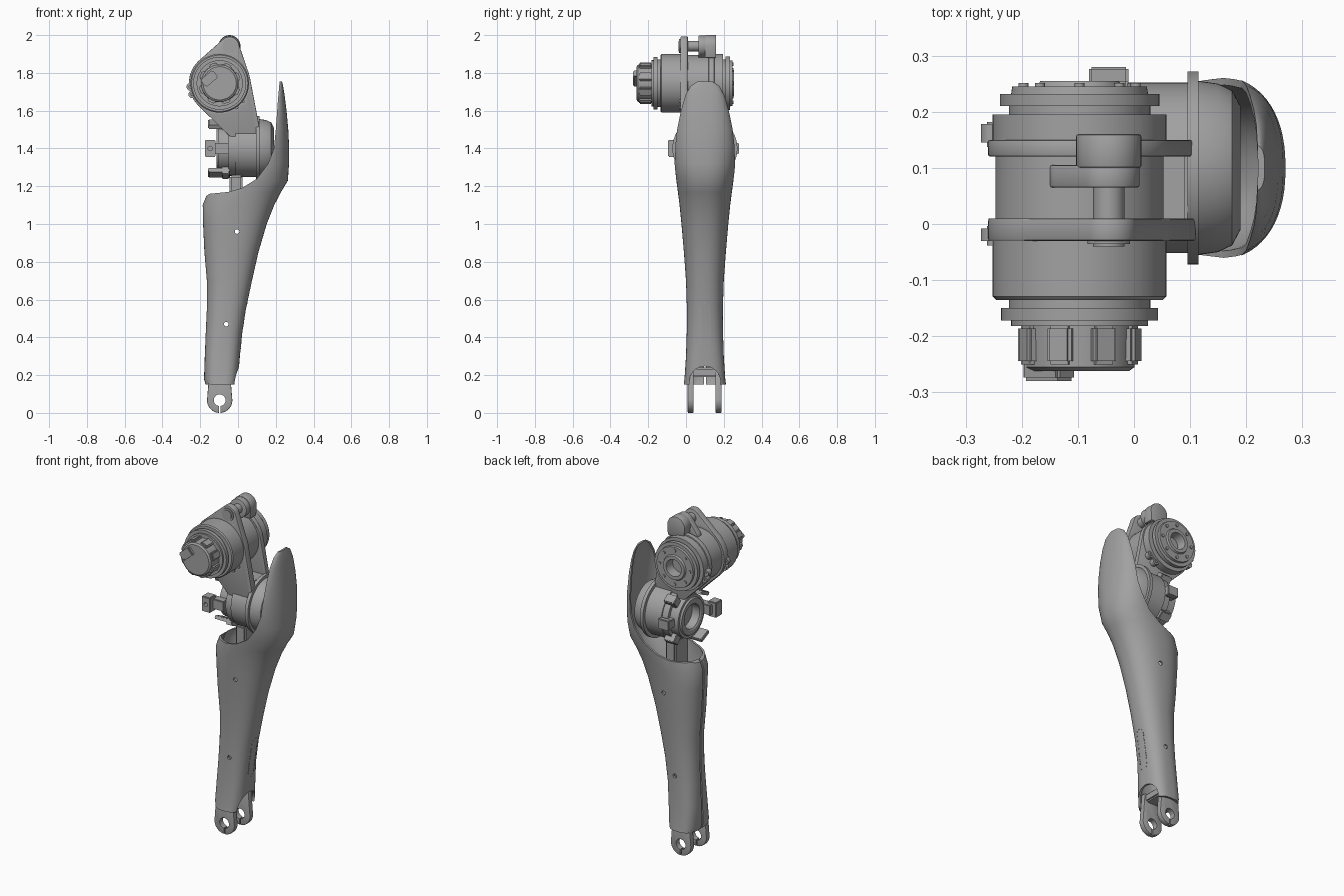
import bpy
import bmesh
from math import cos, sin, pi, radians, copysign
from mathutils import Matrix, Vector
from mathutils.geometry import convex_hull_2d

cube = bpy.data.objects.get("Cube")
if cube:
    bpy.data.objects.remove(cube, do_unlink=True)

grey = bpy.data.materials.new("plain grey")
grey.use_nodes = True
grey.diffuse_color = (0.36, 0.36, 0.36, 1)
grey.node_tree.nodes["Principled BSDF"].inputs["Base Color"].default_value = grey.diffuse_color

MID = 0.1                      # y of the leg's symmetry plane
HIP = (-0.097, 1.745)          # x, z of the upper motor axis
KNEE = (MID, 1.4)              # y, z of the lower motor axis
EAR = (-0.045, 1.942)          # x, z of the top pivot


def finish(name, bm):
    bmesh.ops.recalc_face_normals(bm, faces=bm.faces)
    mesh = bpy.data.meshes.new(name)
    bm.to_mesh(mesh)
    bm.free()
    mesh.materials.append(grey)
    obj = bpy.data.objects.new(name, mesh)
    bpy.context.collection.objects.link(obj)
    return obj


def smooth(obj):
    bpy.ops.object.select_all(action='DESELECT')
    obj.select_set(True)
    bpy.context.view_layer.objects.active = obj
    bpy.ops.object.shade_smooth_by_angle(angle=radians(32))
    return obj


def bake(obj):
    """Turn the modifiers into plain mesh."""
    deps = bpy.context.evaluated_depsgraph_get()
    mesh = bpy.data.meshes.new_from_object(obj.evaluated_get(deps))
    obj.modifiers.clear()
    obj.data = mesh


def cut(obj, cutters):
    for cutter in cutters:
        cutter.hide_render = True
        mod = obj.modifiers.new("cut", 'BOOLEAN')
        mod.object, mod.solver = cutter, 'EXACT'
    bake(obj)
    for cutter in cutters:
        bpy.data.objects.remove(cutter, do_unlink=True)
    return smooth(obj)


def bridge(bm, rings, closed=False):
    pairs = list(zip(rings, rings[1:])) + ([(rings[-1], rings[0])] if closed else [])
    for low, high in pairs:
        for i in range(len(low)):
            j = (i + 1) % len(low)
            bm.faces.new((low[i], low[j], high[j], high[i]))


def lathe(name, axis, centre, profile, sides=64):
    """Revolve (position, radius) pairs about a line along x or y."""
    bm, rings = bmesh.new(), []
    for t, r in profile:
        ring = []
        for i in range(sides):
            a = 2 * pi * i / sides
            u, z = centre[0] + r * cos(a), centre[1] + r * sin(a)
            ring.append(bm.verts.new((u, t, z) if axis == 'Y' else (t, u, z)))
        rings.append(ring)
    bridge(bm, rings)
    bm.faces.new(rings[0])
    bm.faces.new(rings[-1])
    return smooth(finish(name, bm))


def prism(name, outline, y0, y1, bevel=0.0):
    """Extrude an x, z outline from y0 to y1."""
    bm = bmesh.new()
    face = bm.faces.new([bm.verts.new((x, y0, z)) for x, z in outline])
    new = bmesh.ops.extrude_face_region(bm, geom=[face])["geom"]
    verts = [v for v in new if isinstance(v, bmesh.types.BMVert)]
    bmesh.ops.translate(bm, verts=verts, vec=(0, y1 - y0, 0))
    obj = finish(name, bm)
    if bevel:
        mod = obj.modifiers.new("bevel", 'BEVEL')
        mod.width, mod.segments, mod.angle_limit = bevel, 2, radians(50)
        bake(obj)
    return smooth(obj)


def box(name, centre, size, turn=None, bevel=0.0):
    bm = bmesh.new()
    bmesh.ops.create_cube(bm, size=1, matrix=Matrix.Diagonal((*size, 1)))
    if bevel:
        bmesh.ops.bevel(bm, geom=bm.edges[:], offset=bevel, segments=2, affect='EDGES')
    bm.transform(Matrix.Translation(centre) @ (turn or Matrix()))
    return finish(name, bm)


def disc(centre, r, n=40):
    return [(centre[0] + r * cos(2 * pi * i / n), centre[1] + r * sin(2 * pi * i / n)) for i in range(n)]


def hull(points):
    return [points[i] for i in convex_hull_2d([Vector(p) for p in points])]


# Shin shell sections: z, back x, front x, half width, squareness
SECTIONS = [
    (0.15, -0.172, -0.008, 0.112, 3), (0.18, -0.18, 0, 0.108, 3), (0.3, -0.176, 0.01, 0.1, 2.8),
    (0.42, -0.171, 0.022, 0.096, 2.5), (0.55, -0.165, 0.042, 0.095, 2.4), (0.7, -0.165, 0.074, 0.1, 2.3),
    (0.85, -0.178, 0.108, 0.111, 2.3), (1, -0.185, 0.152, 0.124, 2.3), (1.1, -0.187, 0.192, 0.134, 2.3),
    (1.17, -0.16, 0.228, 0.143, 2.3), (1.23, -0.1, 0.264, 0.151, 2.3), (1.32, -0.02, 0.27, 0.163, 2.3),
    (1.42, 0.01, 0.27, 0.165, 2.3), (1.5, 0.05, 0.266, 0.154, 2.4), (1.6, 0.11, 0.257, 0.13, 2.5),
    (1.68, 0.15, 0.247, 0.106, 2.6), (1.73, 0.18, 0.239, 0.078, 2.6), (1.755, 0.2, 0.233, 0.04, 2.6)]


def power(value, n):
    return copysign(abs(value) ** (2 / n), value)


def section_ring(bm, section, inset, sides=64):
    z, back, front, width, n = section
    middle, depth = (back + front) / 2, (front - back) / 2 - inset
    angles = [2 * pi * i / sides for i in range(sides)]
    return [bm.verts.new((middle + depth * power(cos(a), n), MID + (width - inset) * power(sin(a), n), z))
            for a in angles]


def shell_front(y, z):
    """x of the shell's front surface."""
    for low, high in zip(SECTIONS, SECTIONS[1:]):
        if low[0] <= z <= high[0]:
            f = (z - low[0]) / (high[0] - low[0])
            _, back, front, width, n = [p + f * (q - p) for p, q in zip(low, high)]
            depth = (front - back) / 2
            return (front + back) / 2 + depth * (1 - abs((y - MID) / width) ** n) ** (1 / n)


# Hollow shin shell with its sweeping rim, screw holes, rear seam and ankle arch
bm = bmesh.new()
outer = [section_ring(bm, s, 0) for s in SECTIONS]
inner = [section_ring(bm, s, 0.012) for s in reversed(SECTIONS)]
bridge(bm, outer + inner, closed=True)
shell = finish("shin_shell", bm)
rim = [(-0.4, 1.08), (-0.19, 1.1), (-0.18, 1.14), (-0.15, 1.16), (-0.05, 1.17), (0.02, 1.19),
       (0.1, 1.24), (0.16, 1.32), (0.19, 1.4), (0.2, 1.5), (0.211, 1.65), (0.224, 1.8), (-0.4, 1.8)]
cut(shell, [
    prism("rim_cutter", rim, -0.3, 0.5),
    lathe("upper_hole_cutter", 'Y', (-0.005, 0.96), [(-0.3, 0.012), (0.5, 0.012)], 24),
    lathe("lower_hole_cutter", 'Y', (-0.062, 0.47), [(-0.3, 0.012), (0.5, 0.012)], 24),
    box("seam_cutter", (-0.2, MID, 0.7), (0.12, 0.01, 1.4)),
    lathe("arch_cutter", 'X', (MID, 0.165), [(-0.08, 0.082), (0.1, 0.082)], 40)])

# Dashed oval marking on the lower front of the shell
for side in (-1, 1):
    for i in range(13):
        y, z = MID + side * 0.026, 0.37 + i * 0.015
        box("marking_dash", (shell_front(y, z), y, z), (0.004, 0.003, 0.008))
for top in (-1, 1):
    for a in (-50, 0, 50):
        y, z = MID + 0.026 * sin(radians(a)), 0.46 + top * (0.095 + 0.024 * cos(radians(a)))
        box("marking_dash", (shell_front(y, z), y, z), (0.004, 0.006, 0.003))

# Ankle fork: two slotted eyes and a bridge
eye = (-0.097, 0.067)
for name, y in (("right_ankle_eye", 0.025), ("left_ankle_eye", 0.172)):
    fork = prism(name, hull(disc(eye, 0.067) + [(-0.15, 0.24), (-0.044, 0.24)]), y - 0.016, y + 0.016, 0.004)
    cut(fork, [lathe("eye_cutter", 'Y', eye, [(-0.3, 0.031), (0.5, 0.031)], 32),
               box("slot_cutter", (eye[0], y, 0.02), (0.007, 0.1, 0.06))])
box("ankle_bridge", (eye[0], MID, 0.215), (0.09, 0.15, 0.05), bevel=0.008)
box("knee_neck", (-0.01, MID, 1.14), (0.07, 0.13, 0.24), bevel=0.01)

# Lower motor, lying along x
lathe("lower_motor", 'X', KNEE, [
    (-0.06, 0.072), (-0.11, 0.072), (-0.115, 0.08), (-0.115, 0.105), (-0.105, 0.11), (-0.105, 0.125),
    (-0.05, 0.125), (-0.05, 0.145), (-0.012, 0.145), (-0.012, 0.152), (0.095, 0.152), (0.095, 0.172),
    (0.115, 0.172), (0.115, 0.155), (0.15, 0.15), (0.175, 0.138), (0.19, 0.11)])


def knee_block(name, angle, radius, x, size):
    a = radians(angle)
    place = (x, KNEE[0] + radius * cos(a), KNEE[1] + radius * sin(a))
    return box(name, place, size, Matrix.Rotation(a, 4, 'X'), bevel=0.004)


for angle in (115, 245):
    knee_block("motor_clip", angle, 0.142, -0.1, (0.115, 0.022, 0.08))
    knee_block("motor_clip_foot", angle, 0.135, -0.065, (0.04, 0.06, 0.06))
for angle in (0, 50, 310):
    knee_block("motor_tooth", angle, 0.145, -0.045, (0.07, 0.055, 0.05))
knee_block("rear_stop", 0, 0.165, -0.045, (0.07, 0.03, 0.06))
knee_block("plug_arm", 180, 0.14, -0.1, (0.1, 0.05, 0.06))
plug = knee_block("plug", 180, 0.165, -0.147, (0.056, 0.06, 0.09))
cut(plug, [lathe("plug_cutter", 'Y', (-0.147, 1.4), [(-0.3, 0.012), (-0.06, 0.012)], 20)])

# Upper motor, lying along y, with a recessed hub at the rear
lathe("upper_motor", 'Y', HIP, [
    (-0.262, 0.088), (-0.255, 0.098), (-0.182, 0.1), (-0.182, 0.122), (-0.172, 0.122), (-0.172, 0.14),
    (-0.15, 0.14), (-0.15, 0.126), (-0.135, 0.126), (-0.135, 0.149), (-0.129, 0.155), (-0.03, 0.155),
    (-0.03, 0.162), (0.01, 0.162), (0.01, 0.15), (0.12, 0.15), (0.12, 0.16), (0.15, 0.16),
    (0.15, 0.155), (0.195, 0.155), (0.195, 0.126), (0.21, 0.126), (0.21, 0.142), (0.232, 0.142),
    (0.232, 0.122), (0.245, 0.12), (0.245, 0.075), (0.255, 0.07), (0.255, 0.05), (0.2, 0.045)])


def around_hip(angle, radius):
    return HIP[0] + radius * cos(radians(angle)), HIP[1] + radius * sin(radians(angle))


for i in range(8):
    x, z = around_hip(i * 45 + 20, 0.096)
    box("cap_rib", (x, -0.215, z), (0.03, 0.07, 0.045), Matrix.Rotation(-radians(i * 45 + 20), 4, 'Y'), 0.006)
    lathe("hub_bolt", 'Y', around_hip(i * 45, 0.1), [(0.24, 0.009), (0.251, 0.009)], 16)
box("cap_connector", (-0.152, -0.24, 1.77), (0.085, 0.08, 0.05), Matrix.Rotation(radians(-40), 4, 'Y'), 0.006)

# Flange lugs with bolt heads
for angle in (187, 202, 305, 322):
    for start, end in ((-0.03, -0.008), (0.145, 0.178)):
        spot = around_hip(angle, 0.157)
        lathe("flange_lug", 'Y', spot, [(start, 0.02), (end, 0.02)], 24)
        lathe("lug_bolt", 'Y', spot, [(start - 0.008, 0.009), (end + 0.004, 0.009)], 16)

# Link plates from the upper motor down to the lower motor
foot = [(0.11, 1.53), (0.098, 1.42), (0, 1.42), (-0.002, 1.52)]
ring = disc(HIP, 0.163, 64)
prism("front_link_plate", hull(ring + disc(EAR, 0.05) + foot), -0.03, 0.01, 0.004)
prism("rear_link_plate", hull(ring + foot), 0.12, 0.15, 0.004)
box("link_web", (0.05, 0.06, 1.53), (0.09, 0.14, 0.06), bevel=0.005)

# Top pivot: pin, lever and clamp block
lathe("pivot_pin", 'Y', EAR, [(-0.04, 0.014), (-0.04, 0.028), (0.12, 0.028)], 32)
lathe("pivot_boss", 'Y', EAR, [(-0.036, 0.038), (-0.02, 0.038)], 32)
prism("pivot_lever", hull(disc(EAR, 0.055) + disc((-0.11, 1.88), 0.04)), 0.065, 0.105, 0.004)
prism("clamp_block", hull(disc(EAR, 0.058) + [(-0.095, 1.88), (0.01, 1.88)]), 0.1, 0.16, 0.004)
